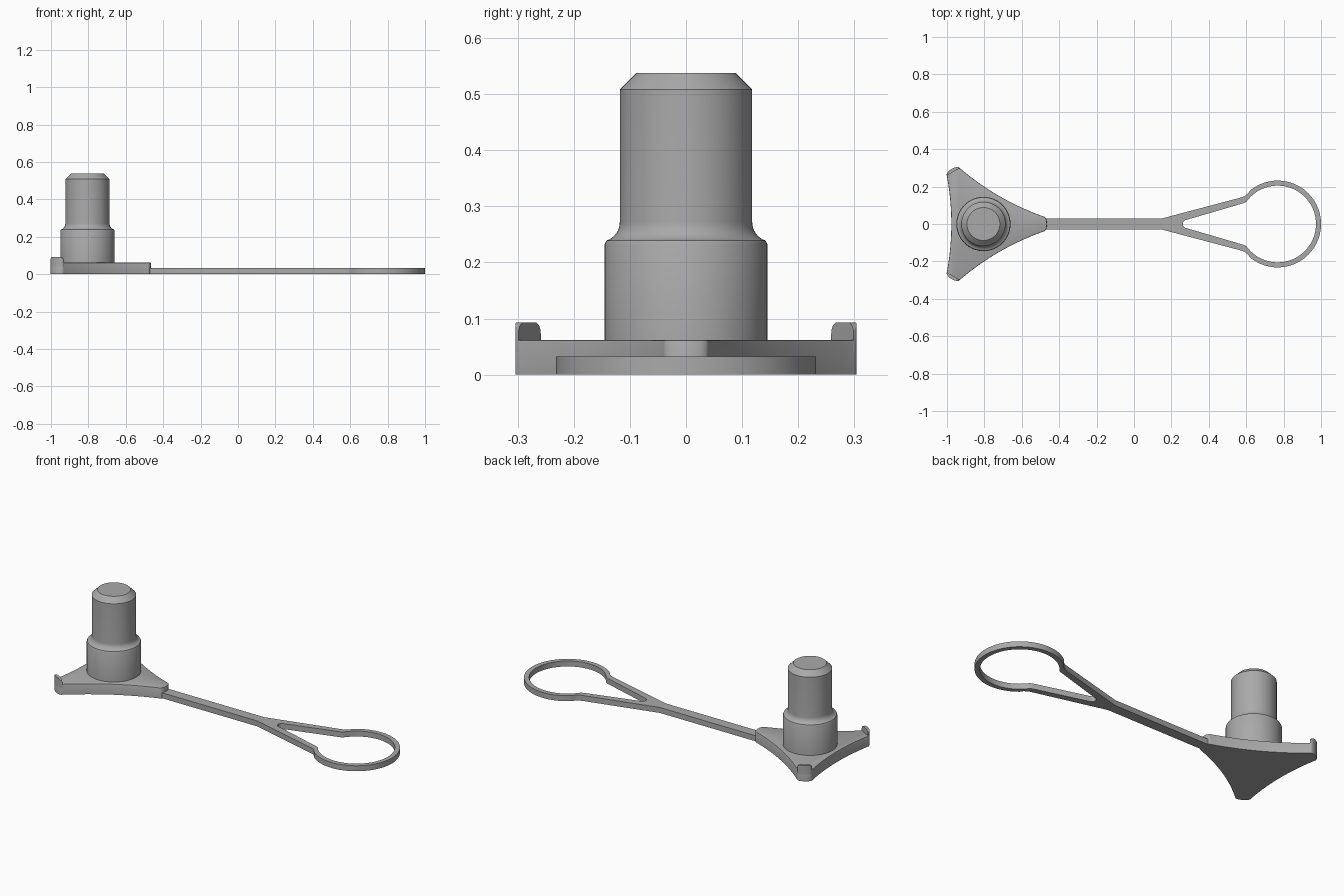
import bpy, bmesh, math
from mathutils import Vector, Matrix

cube = bpy.data.objects.get("Cube")
if cube:
    bpy.data.objects.remove(cube, do_unlink=True)

grey = bpy.data.materials.new("plain_grey")
grey.use_nodes = True
grey.diffuse_color = (0.4, 0.4, 0.4, 1)
grey.node_tree.nodes["Principled BSDF"].inputs["Base Color"].default_value = (0.4, 0.4, 0.4, 1)

CENTRE = Vector((-0.805, 0, 0))   # axis of the plug and plate
TIP_IN, TIP_DEPTH, TIP_HALF = 0.322, 0.018, 0.04
PLATE_TOP, STRAP_TOP = 0.062, 0.032


def finish(obj, angle=30):
    obj.data.materials.clear()
    obj.data.materials.append(grey)
    bpy.ops.object.select_all(action='DESELECT')
    obj.select_set(True)
    bpy.context.view_layer.objects.active = obj
    bpy.ops.object.shade_smooth_by_angle(angle=math.radians(angle))


def from_bmesh(name, bm, location=CENTRE):
    bmesh.ops.recalc_face_normals(bm, faces=bm.faces[:])
    mesh = bpy.data.meshes.new(name)
    bm.to_mesh(mesh)
    bm.free()
    obj = bpy.data.objects.new(name, mesh)
    obj.location = location
    bpy.context.collection.objects.link(obj)
    finish(obj)
    return obj


def arc(cx, r, start, end, steps):
    angles = [math.radians(start + (end - start) * i / steps) for i in range(steps + 1)]
    return [Vector((cx + r * math.cos(a), r * math.sin(a))) for a in angles]


# Three-pointed plate with concave sides and rounded tips
def tip(k):
    turn = Matrix.Rotation(math.radians(120 * k), 2)
    angles = [math.pi * i / 12 for i in range(13)]
    return [turn @ Vector((TIP_IN + TIP_DEPTH * math.sin(a), -TIP_HALF * math.cos(a)))
            for a in angles]


outline = []
for k in range(3):
    corner = tip(k)
    outline += corner
    a, b = corner[-1], tip(k + 1)[0]
    inward = -(a + b).normalized()
    for i in range(1, 16):
        u = i / 16
        outline.append(a.lerp(b, u) + inward * 0.024 * 4 * u * (1 - u))
bm = bmesh.new()
base = bm.faces.new([bm.verts.new((p.x, p.y, 0)) for p in outline])
lifted = bmesh.ops.extrude_face_region(bm, geom=[base], use_keep_orig=True)
top = [v for v in lifted["geom"] if isinstance(v, bmesh.types.BMVert)]
bmesh.ops.translate(bm, verts=top, vec=(0, 0, PLATE_TOP))
rim = [e for e in bm.edges if all(v.co.z > 0.01 for v in e.verts)]
bmesh.ops.bevel(bm, geom=rim, offset=0.004, segments=2, profile=0.5, affect='EDGES')
from_bmesh("base_plate", bm)

# Thin upright lips on the two rear tips, with rounded upper corners
for name, degrees in (("left_lip", 120), ("right_lip", 240)):
    bm = bmesh.new()
    rings = []
    for i in range(25):
        s = -math.cos(math.pi * i / 24)
        outer = TIP_IN + max(0.001, TIP_DEPTH * math.sqrt(max(0, 1 - s * s)))
        u = max(0, abs(s) - 0.5) / 0.5
        height = 0.093 - 0.02 * (1 - math.sqrt(max(0, 1 - u * u)))
        section = ((TIP_IN, 0.04), (TIP_IN, height), (outer, height), (outer, 0.04))
        rings.append([bm.verts.new((r, s * TIP_HALF, z)) for r, z in section])
    for a, b in zip(rings, rings[1:]):
        for j in range(4):
            n = (j + 1) % 4
            bm.faces.new((a[j], a[n], b[n], b[j]))
    bm.faces.new(rings[0])
    bm.faces.new(rings[-1])
    bm.transform(Matrix.Rotation(math.radians(degrees), 4, 'Z'))
    from_bmesh(name, bm)

# Stepped round plug: wide foot, concave shoulder, shaft and chamfered end
profile = [(0, 0.05), (0.145, 0.05), (0.145, 0.232)]
for i in range(9):
    a = math.radians(75 * (1 - i / 8))
    profile.append((0.118 + 0.032 * (1 - math.cos(a)), 0.272 - 0.034 * math.sin(a)))
profile += [(0.118, 0.508), (0.088, 0.538), (0, 0.538)]
bm = bmesh.new()
points = [bm.verts.new((r, 0, z)) for r, z in profile]
edges = [bm.edges.new(pair) for pair in zip(points, points[1:])]
bmesh.ops.spin(bm, geom=points + edges, cent=(0, 0, 0), axis=(0, 0, 1),
               angle=math.tau, steps=64, use_duplicate=False)
bmesh.ops.remove_doubles(bm, verts=bm.verts[:], dist=0.0001)
from_bmesh("plug", bm)

# Flat strap splitting into two arms that carry a round loop
RING = 0.768


def mirrored(half):
    return half + [Vector((p.x, -p.y)) for p in reversed(half) if abs(p.y) > 1e-5]


outer = [Vector(p) for p in ((-0.475, 0.03), (0.15, 0.03), (0.57, 0.141),
                             (0.59, 0.148), (0.607, 0.16))]
outer += arc(RING, 0.232, 130, 0, 40)
inner = arc(0.283, 0.022, 180, 105, 8)
inner += [Vector(p) for p in ((0.585, 0.111), (0.6, 0.118))]
inner += arc(RING, 0.205, 140, 0, 40)

curve = bpy.data.curves.new("strap_loop", 'CURVE')
curve.dimensions = '2D'
curve.fill_mode = 'BOTH'
curve.extrude = STRAP_TOP / 2
for half in (outer, inner):
    path = mirrored(half)
    if half is inner:
        path = path[:]
    spline = curve.splines.new('POLY')
    spline.points.add(len(path) - 1)
    for point, p in zip(spline.points, path):
        point.co = (p.x, p.y, 0, 1)
    spline.use_cyclic_u = True
strap = bpy.data.objects.new("strap_loop", curve)
strap.location.z = STRAP_TOP / 2
bpy.context.collection.objects.link(strap)
bpy.ops.object.select_all(action='DESELECT')
strap.select_set(True)
bpy.context.view_layer.objects.active = strap
bpy.ops.object.convert(target='MESH')
strap = bpy.context.view_layer.objects.active
bm = bmesh.new()
bm.from_mesh(strap.data)
bmesh.ops.remove_doubles(bm, verts=bm.verts[:], dist=0.0001)
bmesh.ops.recalc_face_normals(bm, faces=bm.faces[:])
bm.to_mesh(strap.data)
bm.free()
finish(strap)
